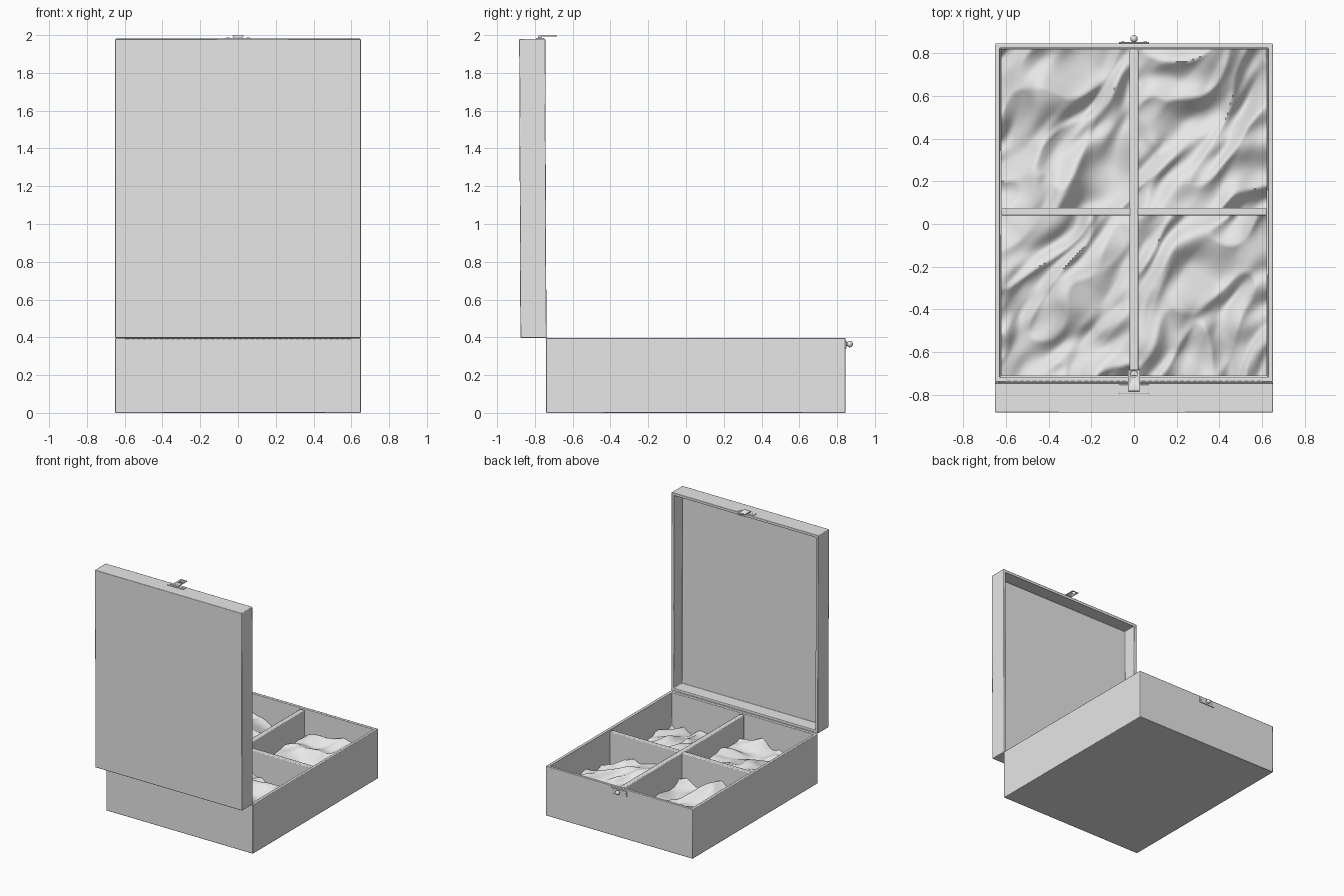
import bpy, bmesh, math
from mathutils import Vector, noise

cube = bpy.data.objects.get("Cube")
if cube:
    bpy.data.objects.remove(cube, do_unlink=True)

grey = bpy.data.materials.new("plain grey")
grey.use_nodes = True
grey.diffuse_color = (0.8, 0.8, 0.8, 1)
grey.node_tree.nodes["Principled BSDF"].inputs["Base Color"].default_value = (0.8, 0.8, 0.8, 1)


def add_object(name, bm, bevel=0.0, location=(0, 0, 0), angle=35):
    bmesh.ops.recalc_face_normals(bm, faces=bm.faces)
    mesh = bpy.data.meshes.new(name)
    bm.to_mesh(mesh)
    bm.free()
    mesh.materials.append(grey)
    obj = bpy.data.objects.new(name, mesh)
    bpy.context.collection.objects.link(obj)
    obj.location = location
    if bevel:
        mod = obj.modifiers.new("soft edges", 'BEVEL')
        mod.width = bevel
        mod.segments = 2
        mod.limit_method = 'ANGLE'
    bpy.ops.object.select_all(action='DESELECT')
    obj.select_set(True)
    bpy.context.view_layer.objects.active = obj
    bpy.ops.object.shade_smooth_by_angle(angle=math.radians(angle))
    return obj


def box_mesh(size):
    bm = bmesh.new()
    bmesh.ops.create_cube(bm, size=1)
    bmesh.ops.scale(bm, vec=size, verts=bm.verts)
    return bm


def box(name, low, high, bevel=0.0):
    low, high = Vector(low), Vector(high)
    return add_object(name, box_mesh(high - low), bevel, (low + high) / 2)


def tray(name, size, wall, floor, location):
    """Open box: the top face is inset and sunk to leave walls and a floor."""
    bm = box_mesh(size)
    top = max(bm.faces, key=lambda f: f.calc_center_median().z)
    bmesh.ops.inset_region(bm, faces=[top], thickness=wall)
    sunk = bmesh.ops.extrude_face_region(bm, geom=[top])["geom"]
    verts = [v for v in sunk if isinstance(v, bmesh.types.BMVert)]
    bmesh.ops.translate(bm, vec=(0, 0, floor - size[2]), verts=verts)
    if top.is_valid:
        bm.faces.remove(top)
    return add_object(name, bm, 0.004, location)


def rod(name, radius, length, location, rotation=(0, 0, 0), sides=20):
    bm = bmesh.new()
    bmesh.ops.create_cone(bm, cap_ends=True, segments=sides,
                          radius1=radius, radius2=radius, depth=length)
    obj = add_object(name, bm, 0, location)
    obj.rotation_euler = rotation
    return obj


# Box body and upright lid
RIM = 0.397
QUARTER = math.pi / 2
tray("box_body", (1.3, 1.585, RIM), 0.031, 0.03, (0, 0.0525, RIM / 2))
lid = tray("lid", (1.3, 1.583, 0.138), 0.031, 0.03, (0, -0.811, 1.189))
lid.rotation_euler.x = 0.004 - QUARTER

# Crossed dividers
box("long_divider", (-0.02, -0.712, 0.02), (0.02, 0.818, 0.388), 0.006)
box("cross_divider", (-0.622, 0.04, 0.02), (0.622, 0.076, 0.386), 0.006)


# Uneven contents in the four compartments
def mound(name, low, high, seed):
    bm = bmesh.new()
    bmesh.ops.create_grid(bm, x_segments=56, y_segments=64, size=0.5)
    for v in bm.verts:
        x = low[0] + (v.co.x + 0.5) * (high[0] - low[0])
        y = low[1] + (v.co.y + 0.5) * (high[1] - low[1])
        along, across = (x * 0.6 + y * 0.8), (x * 0.8 - y * 0.6)
        p = Vector((along * 2.8, across * 6, seed * 7.3))
        warp = noise.noise(p * 0.8 + Vector((3, 5, 1)))
        p.y += warp * 0.7
        ridge = 0.5 - abs(noise.noise(p))
        z = 0.165 + 0.1 * ridge + 0.1 * noise.noise(p * 0.7) + 0.035 * noise.noise(p * 2.1)
        v.co = (x, y, min(max(z, 0.05), 0.34))
    add_object(name, bm, angle=60)


columns = {"right": (-0.622, -0.018), "left": (0.018, 0.622)}
rows = {"front": (-0.712, 0.042), "back": (0.074, 0.818)}
seed = 1
for side, xs in columns.items():
    for row, ys in rows.items():
        mound(f"{row}_{side}_contents", (xs[0], ys[0]), (xs[1], ys[1]), seed)
        seed += 1

# Long hinge with separate knuckles
rod("hinge_pin", 0.003, 1.2, (0, -0.739, RIM), (0, QUARTER, 0), 10)
for i in range(40):
    rod(f"hinge_knuckle_{i + 1}", 0.005, 0.02,
        ((i - 19.5) * 0.03, -0.739, RIM), (0, QUARTER, 0), 10)

# Clasp on the lid
box("clasp_plate", (-0.07, -0.795, 1.976), (0.07, -0.752, 1.985), 0.001)
rod("clasp_barrel", 0.009, 0.05, (0, -0.775, 1.99), (0, QUARTER, 0))
tongue = box("clasp_tongue", (-0.028, -0.782, 1.992), (0.028, -0.682, 1.998), 0.001)
cutter = rod("tongue_hole_cutter", 0.015, 0.1, (0, -0.702, 1.995))
cutter.hide_render = True
cutter.hide_set(True)
hole = tongue.modifiers.new("hole", 'BOOLEAN')
hole.operation = 'DIFFERENCE'
hole.object = cutter
for x in (-0.052, 0.052):
    rod("clasp_screw", 0.008, 0.004, (x, -0.774, 1.986))

# Catch on the box
box("catch_plate", (-0.07, 0.842, 0.342), (0.07, 0.851, 0.384), 0.001)
rod("catch_stem", 0.01, 0.03, (0, 0.86, 0.364), (QUARTER, 0, 0))
bm = bmesh.new()
bmesh.ops.create_uvsphere(bm, u_segments=20, v_segments=12, radius=0.017)
add_object("catch_knob", bm, 0, (0, 0.867, 0.364))
for x in (-0.052, 0.052):
    rod("catch_screw", 0.008, 0.004, (x, 0.852, 0.364), (QUARTER, 0, 0))
